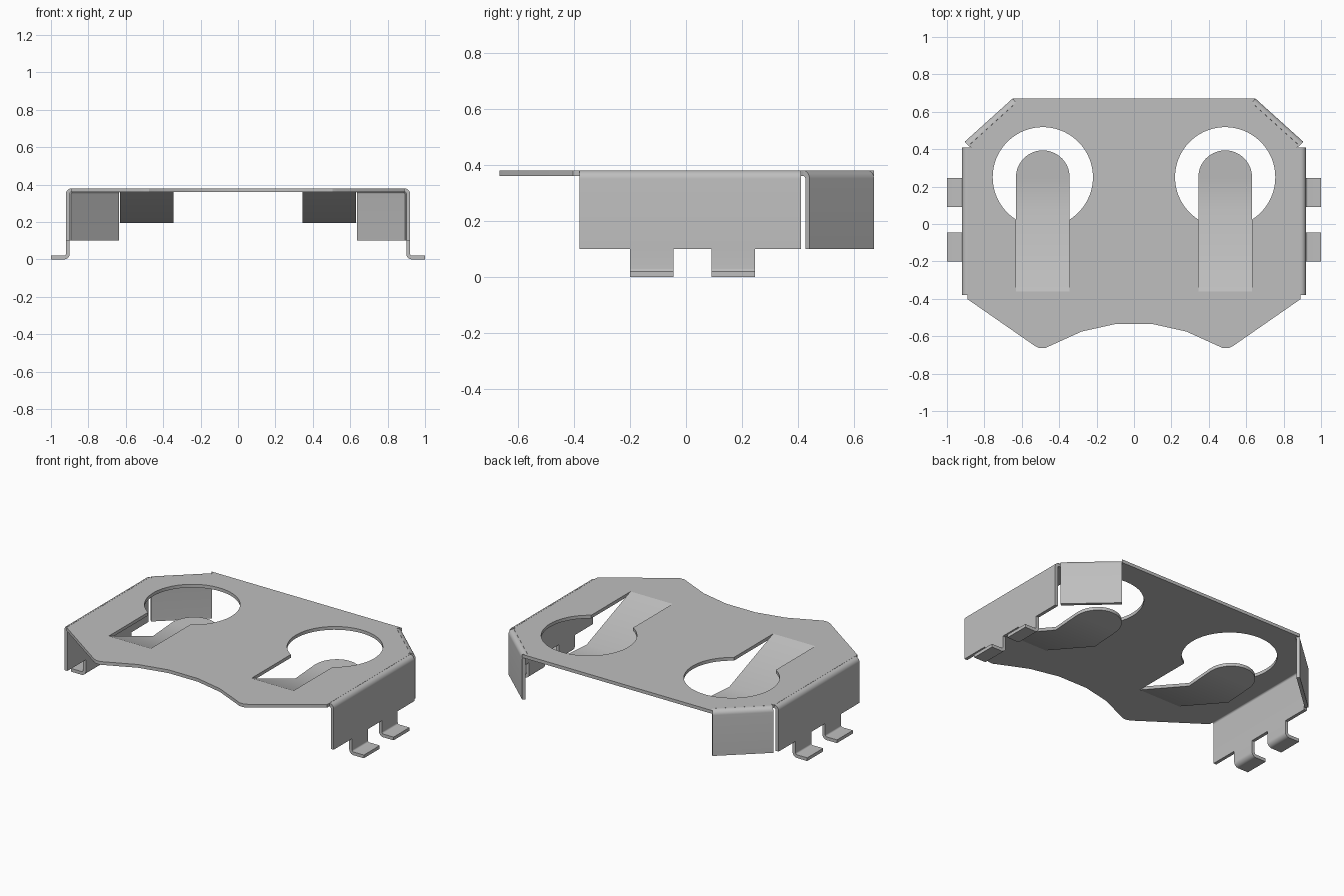
import bpy, bmesh, math
from mathutils import Vector

if "Cube" in bpy.data.objects:
    bpy.data.objects.remove(bpy.data.objects["Cube"])

T = 0.02            # sheet thickness
TOP = 0.38          # upper face of the plate
CX, CY, R, HW = 0.4875, 0.25, 0.268, 0.1435   # hole centre, radius, tongue half width

metal = bpy.data.materials.new("grey_metal")
metal.diffuse_color = (0.52, 0.52, 0.52, 1)
metal.use_nodes = True
metal.node_tree.nodes["Principled BSDF"].inputs["Base Color"].default_value = metal.diffuse_color


def finish(name, bm, mirror=True):
    bmesh.ops.recalc_face_normals(bm, faces=bm.faces)
    me = bpy.data.meshes.new(name)
    bm.to_mesh(me)
    bm.free()
    me.materials.append(metal)
    ob = bpy.data.objects.new(name, me)
    bpy.context.collection.objects.link(ob)
    bpy.ops.object.select_all(action='DESELECT')
    ob.select_set(True)
    bpy.context.view_layer.objects.active = ob
    bpy.ops.object.shade_smooth_by_angle(angle=math.radians(25))
    if mirror:
        ob.modifiers.new("mirror", 'MIRROR').use_mirror_merge = False
    return ob


def thicken(bm, vec):
    ext = bmesh.ops.extrude_face_region(bm, geom=bm.faces[:])
    moved = [g for g in ext["geom"] if isinstance(g, bmesh.types.BMVert)]
    bmesh.ops.translate(bm, verts=moved, vec=vec)


def extrude_loops(name, loops, vec, mirror=True):
    """Fill outline (first loop) minus holes (other loops), then extrude."""
    bm = bmesh.new()
    edges = []
    for loop in loops:
        vs = [bm.verts.new(p) for p in loop]
        edges += [bm.edges.new((vs[i - 1], vs[i])) for i in range(len(vs))]
    bmesh.ops.triangle_fill(bm, edges=edges, use_beauty=True, normal=Vector(vec).normalized())
    thicken(bm, vec)
    return finish(name, bm, mirror)


def arc(cx, cy, r, a0, a1, n):
    return [(cx + r * math.cos(math.radians(a0 + (a1 - a0) * i / n)),
             cy + r * math.sin(math.radians(a0 + (a1 - a0) * i / n))) for i in range(n + 1)]


def bent_strip(name, path, origin, out, vec):
    """Sheet strip following a centre path of (outward, height), swept along vec."""
    pts = [Vector(p) for p in path]
    a, b = [], []
    for i, p in enumerate(pts):
        d = (pts[min(i + 1, len(pts) - 1)] - pts[max(i - 1, 0)]).normalized()
        n = Vector((-d.y, d.x)) * T / 2
        a.append(p + n)
        b.append(p - n)
    o, u = Vector(origin), Vector(out).normalized()
    loop = [o + u * p.x + Vector((0, 0, p.y)) for p in a + b[::-1]]
    return extrude_loops(name, [loop], vec)


# Top plate with two keyhole openings
half = [(0.10, -0.535), (0.28, -0.575), (0.45, -0.652), (0.475, -0.664), (0.505, -0.664),
        (0.53, -0.652), (0.89, -0.402), (0.89, 0.41), (0.872, 0.41), (0.885, 0.418),
        (0.63, 0.648), (0.65, 0.67)]
outline = half + [(-x, y) for x, y in reversed(half)]
gap = math.degrees(math.asin(HW / R))
keyhole = [(CX - HW, -0.36), (CX + HW, -0.36)] + arc(CX, CY, R, -90 + gap, 270 - gap, 56)
loops = [outline, keyhole, [(-x, y) for x, y in keyhole]]
extrude_loops("top_plate", [[(x, y, TOP) for x, y in lp] for lp in loops], (0, 0, -T), mirror=False)

# Bent-down side walls and rear corner flanges
down = arc(-0.03, 0.35, 0.02, 90, 0, 8) + [(-0.01, 0.10)]
bent_strip("side_wall", down, (0.92, -0.38, 0), (1, 0, 0), (0, 0.79, 0))
bent_strip("corner_flange", down, (0.65, 0.67, 0), (0.23, 0.255, 0), (0.255, -0.23, 0))

# Solder feet: tabs bent outward under the walls
foot = [(-0.01, 0.10)] + arc(0.01, 0.03, 0.02, 180, 270, 8) + [(0.08, 0.01)]
for label, y in (("front_foot", -0.20), ("rear_foot", 0.09)):
    bent_strip(label, foot, (0.92, y, 0), (1, 0, 0), (0, 0.155, 0))

# Spring tongues: slope down from the plate, then a rounded, slightly raised tip
rows = [(-0.36, HW), (0.07, HW)]
rows += [(CY + y, x) for x, y in arc(0, 0, HW, 0, 88, 14)]
bm = bmesh.new()
prev = None
for y, w in rows:
    z = TOP - 0.165 * (y + 0.36) / 0.43 if y <= 0.07 else 0.215 + 0.07 * (y - 0.07)
    cur = [bm.verts.new((CX - w, y, z)), bm.verts.new((CX + w, y, z))]
    if prev:
        bm.faces.new((prev[0], prev[1], cur[1], cur[0]))
    prev = cur
thicken(bm, (0, 0, -T))
finish("spring_tongue", bm)
